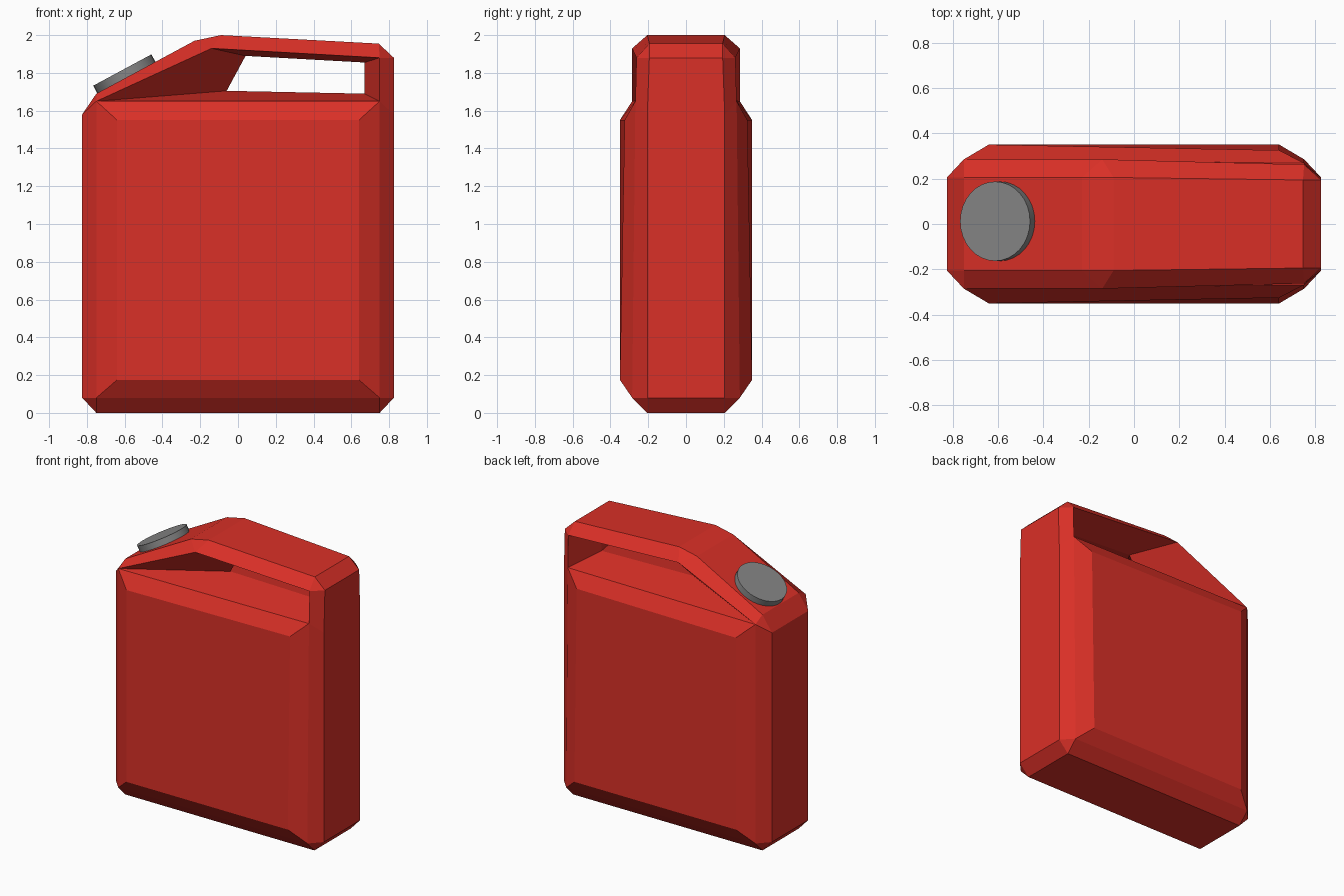
import bpy, bmesh, math
from mathutils import Matrix, Vector

if "Cube" in bpy.data.objects:
    bpy.data.objects.remove(bpy.data.objects["Cube"])


def material(name, rgb):
    m = bpy.data.materials.new(name)
    m.diffuse_color = (*rgb, 1.0)
    m.use_nodes = True
    m.node_tree.nodes["Principled BSDF"].inputs["Base Color"].default_value = m.diffuse_color
    return m


def add_object(name, bm, mat):
    bmesh.ops.recalc_face_normals(bm, faces=bm.faces[:])
    me = bpy.data.meshes.new(name)
    bm.to_mesh(me)
    bm.free()
    me.materials.append(mat)
    ob = bpy.data.objects.new(name, me)
    bpy.context.collection.objects.link(ob)
    return ob


red = material("red_paint", (0.70, 0.029, 0.02))
grey = material("grey_cap", (0.24, 0.24, 0.24))

# Outlines as (x, half depth, z), anticlockwise seen from the front
OUTER = [(-.75, .205, 0), (.75, .205, 0), (.825, .205, .08), (.825, .205, 1.58),
         (.825, .194, 1.88), (.745, .194, 1.955), (-.09, .205, 2.0),
         (-.23, .205, 1.97), (-.75, .205, 1.69), (-.825, .205, 1.58),
         (-.825, .205, .08)]
SHOULDER = [(-.75, .285, .08), (.75, .285, .08), (.75, .268, 1.65),
            (.75, .262, 1.88), (-.14, .285, 1.93), (-.75, .285, 1.65)]
PANEL = [(-.64, .35, .175), (.64, .35, .175), (.64, .325, 1.55), (-.64, .35, 1.55)]
HOLE = [(-.06, 0, 1.705), (.67, 0, 1.69), (.67, 0, 1.855), (.04, 0, 1.89)]

# Can body with the tapered handle opening, both sides sharing the hole rim
bm = bmesh.new()
hole = [bm.verts.new(p) for p in HOLE]
rims = []
for side in (-1, 1):
    a, b, c = ([bm.verts.new((x, side * y, z)) for x, y, z in ring]
               for ring in (OUTER, SHOULDER, PANEL))
    d = hole
    rims.append(a)
    faces = [c]
    # side panel bevels
    faces += [(b[0], b[1], c[1], c[0]), (b[1], b[2], c[2], c[1]),
              (b[2], b[5], c[3], c[2]), (b[5], b[0], c[0], c[3])]
    # outer bevel: each outer edge runs to one or two shoulder points
    owner = [0, 1, 1, 2, 3, 3, 4, 4, 5, 5, 0]
    for i in range(11):
        j = (i + 1) % 11
        p, q = owner[i], owner[j]
        faces.append((a[i], a[j], b[q]) if p == q else (a[i], a[j], b[q], b[p]))
    # handle opening, narrowing to the middle
    top = [b[5], b[2], b[3], b[4]]
    for i in range(4):
        j = (i + 1) % 4
        faces.append((top[i], top[j], d[j], d[i]))
    for f in faces:
        bm.faces.new(f)
# band joining the two sides
for i in range(11):
    j = (i + 1) % 11
    bm.faces.new((rims[0][i], rims[0][j], rims[1][j], rims[1][i]))
add_object("can_body", bm, red)

# Screw cap lying on the sloped spout face
slope = math.atan2(1.97 - 1.69, .52)
normal = Vector((-math.sin(slope), 0, math.cos(slope)))
center = Vector((-.6125, .012, 1.815)) - normal * .026
bm = bmesh.new()
bmesh.ops.create_cone(bm, cap_ends=True, segments=32, radius1=.175, radius2=.175,
                      depth=.052,
                      matrix=Matrix.Translation(center) @ Matrix.Rotation(-slope, 4, 'Y'))
cap = add_object("screw_cap", bm, grey)
bpy.context.view_layer.objects.active = cap
cap.select_set(True)
bpy.ops.object.shade_smooth_by_angle(angle=math.radians(30))
